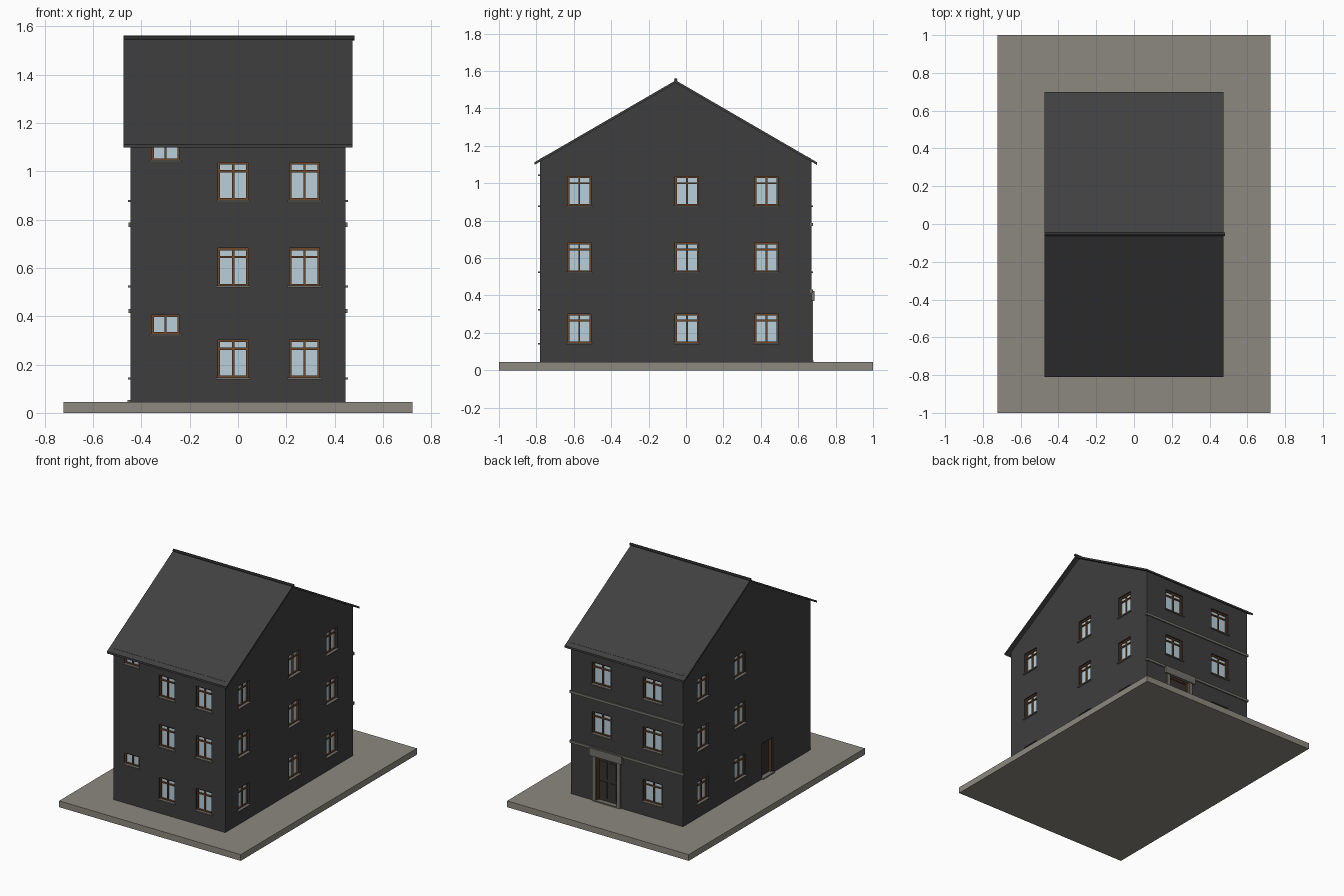
import bpy, bmesh, math
from mathutils import Vector

if "Cube" in bpy.data.objects:
    bpy.data.objects.remove(bpy.data.objects["Cube"])

def material(name, rgb):
    m = bpy.data.materials.new(name)
    m.diffuse_color = (*rgb, 1)
    m.use_nodes = True
    m.node_tree.nodes["Principled BSDF"].inputs["Base Color"].default_value = m.diffuse_color
    return m

WALL = material("charcoal wall", (0.048, 0.048, 0.048))
ROOF = material("dark roof", (0.051, 0.051, 0.052))
STONE = material("warm grey stone", (0.26, 0.25, 0.21))
TRIM = material("grey trim", (0.17, 0.165, 0.145))
GLASS = material("pale blue glass", (0.48, 0.63, 0.72))
WOOD = material("brown wood", (0.16, 0.065, 0.022))
DOOR = material("dark door", (0.035, 0.033, 0.03))

X, YF, YB, Z0 = 0.445, -0.78, 0.67, 0.045     # wall faces and ground height
RY, RZ, SLOPE = -0.055, 1.55, 0.58            # ridge line and roof pitch

def finish(name, bm, mat):
    bmesh.ops.recalc_face_normals(bm, faces=bm.faces)
    me = bpy.data.meshes.new(name)
    bm.to_mesh(me)
    bm.free()
    me.materials.append(mat)
    ob = bpy.data.objects.new(name, me)
    bpy.context.collection.objects.link(ob)
    return ob

def add_box(bm, a, b):
    vs = bmesh.ops.create_cube(bm, size=1)["verts"]
    for v in vs:
        v.co = Vector([(a[i] + b[i]) / 2 + v.co[i] * abs(b[i] - a[i]) for i in range(3)])

def boxes(name, mat, pairs):
    bm = bmesh.new()
    for a, b in pairs:
        add_box(bm, a, b)
    return finish(name, bm, mat)

def prism(name, profile, x0, x1, mat):
    """Extrude a (y, z) outline along x."""
    bm = bmesh.new()
    f = bm.faces.new([bm.verts.new((x0, y, z)) for y, z in profile])
    r = bmesh.ops.extrude_face_region(bm, geom=[f])
    for v in r["geom"]:
        if isinstance(v, bmesh.types.BMVert):
            v.co.x = x1
    return finish(name, bm, mat)

# Wall-local position: u along the wall, d outward, z up
SIDES = {
    "front": lambda u, d, z: (u, YF - d, z),
    "back": lambda u, d, z: (u, YB + d, z),
    "right": lambda u, d, z: (X + d, u, z),
    "left": lambda u, d, z: (-X - d, u, z),
}
parts = {k: [] for k in ("cut", "frame", "glass", "sill", "door", "portal")}

def put(part, side, u0, u1, d0, d1, z0, z1):
    f = SIDES[side]
    parts[part].append((f(u0, d0, z0), f(u1, d1, z1)))

def window(side, u, z, w, h, transom=True):
    l, r, t, b = u - w / 2, u + w / 2, z + h, 0.009
    put("cut", side, l, r, -0.03, 0.05, z, t)
    put("glass", side, l, r, -0.031, -0.02, z, t)
    for a, c in ((l, l + b), (r - b, r), (u - b / 2, u + b / 2)):
        put("frame", side, a, c, -0.03, -0.01, z, t)
    for a in [z, t - b] + ([z + 0.74 * h] if transom else []):
        put("frame", side, l, r, -0.03, -0.011, a, a + b)
    put("sill", side, l - 0.008, r + 0.008, -0.03, 0.01, z - 0.006, z + 0.002)

def doorway(side, u, w, top):
    l, r, b = u - w / 2, u + w / 2, 0.01
    put("cut", side, l, r, -0.03, 0.05, 0.0, top)
    put("door", side, l, r, -0.031, -0.022, Z0, top)
    for a, c in ((l, l + b), (r - b, r)):
        put("frame", side, a, c, -0.03, -0.008, Z0, top)
    put("frame", side, l, r, -0.03, -0.009, top - b, top)
    put("sill", side, l - 0.008, r + 0.008, -0.03, 0.012, Z0, Z0 + 0.008)

# Windows, floor by floor
for i, z in enumerate((0.145, 0.525, 0.88)):
    for u in (-0.02, 0.275):
        window("front", u, z, 0.125, 0.157)
    for u in (-0.57, 0.005, 0.43):
        window("right", u, z, 0.125, 0.157)
    for u in (0.02, 0.445):
        window("left", u, z, 0.125, 0.157)
    for u in ((-0.203, 0.203) if i else (-0.203,)):
        window("back", u, z, 0.15, 0.157)
window("front", -0.30, 0.325, 0.115, 0.08, False)
window("front", -0.30, 1.045, 0.115, 0.062, False)

# Doors, with a stone portal around the back one
doorway("left", -0.29, 0.12, 0.30)
U = 0.16
doorway("back", U, 0.17, 0.37)
for s in (-1, 1):
    put("portal", "back", U + s * 0.085, U + s * 0.112, -0.005, 0.01, Z0, 0.375)
put("portal", "back", U - 0.13, U + 0.13, -0.005, 0.018, 0.37, 0.425)
# raised door panels
for s in (-1, 1):
    for z0, z1 in ((0.075, 0.19), (0.21, 0.335)):
        put("door", "back", U + s * 0.012, U + s * 0.062, -0.025, -0.018, z0, z1)

# Base slab
boxes("base_slab", STONE, [((-0.722, -1, 0), (0.722, 1, Z0))])

# Gabled walls with recesses cut in
def roof_z(y, drop=0.0):
    return RZ - drop - abs(y - RY) * SLOPE

walls = prism("walls", [(YF, Z0), (YB, Z0), (YB, roof_z(YB, 0.012)),
                        (RY, RZ - 0.012), (YF, roof_z(YF, 0.012))], -X, X, WALL)
cutter = boxes("opening_cutter", WALL, parts["cut"])
cutter.hide_render = True
mod = walls.modifiers.new("openings", "BOOLEAN")
mod.operation = "DIFFERENCE"
mod.solver = "EXACT"
mod.object = cutter
bpy.context.view_layer.objects.active = walls
bpy.ops.object.modifier_apply(modifier=mod.name)
bpy.data.objects.remove(cutter)

# Roof sheets, ridge cap and eave strips
E0, E1, T = -0.81, 0.70, 0.014
prism("roof", [(E0, roof_z(E0)), (RY, RZ), (E1, roof_z(E1)),
               (E1, roof_z(E1, T)), (RY, RZ - T), (E0, roof_z(E0, T))], -0.475, 0.475, ROOF)
ridge = [(RY + 0.009 * math.cos(a * math.pi / 4), RZ + 0.002 + 0.01 * math.sin(a * math.pi / 4))
         for a in range(8)]
prism("ridge_cap", ridge, -0.475, 0.482, ROOF)
for name, y in (("front_eave_strip", YF + 0.012), ("back_eave_strip", YB - 0.012)):
    prism(name, [(y - 0.012, roof_z(y - 0.012) + 0.001), (y + 0.012, roof_z(y + 0.012) + 0.001),
                 (y + 0.012, roof_z(y + 0.012) - 0.005), (y - 0.012, roof_z(y - 0.012) - 0.005)],
          -X, X, ROOF)

# Back string courses
boxes("string_courses", TRIM, [((-0.453, YB - 0.008, z), (0.453, YB + 0.008, z + 0.018))
                               for z in (0.413, 0.77)])

# Window and door parts
boxes("window_glass", GLASS, parts["glass"])
boxes("frames", WOOD, parts["frame"])
boxes("sills", TRIM, parts["sill"])
boxes("door_leaves", DOOR, parts["door"])
boxes("door_portal", TRIM, parts["portal"])
